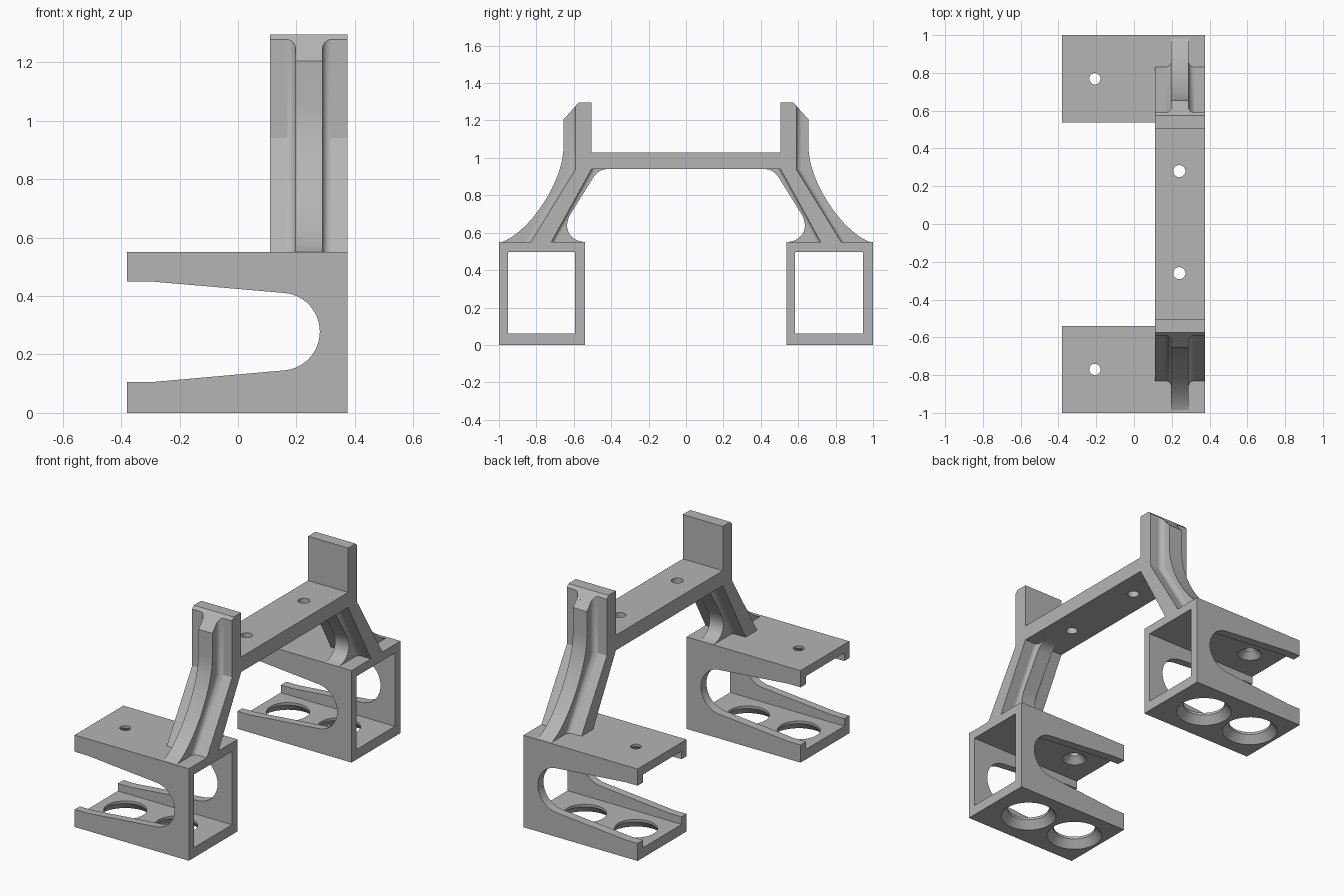
import bpy, bmesh, math
from mathutils import Vector
from mathutils.geometry import interpolate_bezier

cube = bpy.data.objects.get("Cube")
if cube:
    bpy.data.objects.remove(cube, do_unlink=True)

GREY = (0.46, 0.46, 0.46, 1)
mat = bpy.data.materials.new("plain grey")
mat.use_nodes = True
mat.diffuse_color = GREY
mat.node_tree.nodes["Principled BSDF"].inputs["Base Color"].default_value = GREY

X0, X1 = 0.11, 0.375            # width of the frame
MID, HALF = 0.243, 0.046        # stiffening rib centre and half width
TOP = 0.55                      # top of the brackets


def finish(name, bm):
    bmesh.ops.recalc_face_normals(bm, faces=bm.faces)
    me = bpy.data.meshes.new(name)
    bm.to_mesh(me)
    bm.free()
    ob = bpy.data.objects.new(name, me)
    bpy.context.collection.objects.link(ob)
    me.materials.append(mat)
    return ob


def prism(name, pts, lo, hi, axis):
    """Extrude a side profile along x or a front profile along y."""
    bm = bmesh.new()
    along = Vector((1, 0, 0)) if axis == "x" else Vector((0, 1, 0))
    place = (lambda p: (lo, *p)) if axis == "x" else (lambda p: (p[0], lo, p[1]))
    face = bm.faces.new([bm.verts.new(place(p)) for p in pts])
    ext = bmesh.ops.extrude_face_region(bm, geom=[face])
    moved = [v for v in ext["geom"] if isinstance(v, bmesh.types.BMVert)]
    bmesh.ops.translate(bm, verts=moved, vec=along * (hi - lo))
    return finish(name, bm)


def cone(name, x, y, z0, z1, r0, r1):
    bm = bmesh.new()
    bmesh.ops.create_cone(bm, cap_ends=True, segments=40, radius1=r0, radius2=r1, depth=z1 - z0)
    bmesh.ops.translate(bm, verts=bm.verts, vec=(x, y, (z0 + z1) / 2))
    return finish(name, bm)


def select(ob):
    bpy.ops.object.select_all(action="DESELECT")
    ob.select_set(True)
    bpy.context.view_layer.objects.active = ob


def cut(ob, cutters):
    for c in cutters:
        c.hide_render = True
        mod = ob.modifiers.new("cut", "BOOLEAN")
        mod.operation, mod.solver, mod.object = "DIFFERENCE", "EXACT", c
        select(ob)
        bpy.ops.object.modifier_apply(modifier=mod.name)
        bpy.data.objects.remove(c, do_unlink=True)


def smooth(ob):
    select(ob)
    bpy.ops.object.shade_smooth_by_angle(angle=math.radians(30))


def rect(a0, a1, z0, z1):
    return [(a0, z0), (a1, z0), (a1, z1), (a0, z1)]


def bezier(a, b, c, d, n=14):
    return [tuple(p)[:2] for p in interpolate_bezier(*[Vector((*q, 0)) for q in (a, b, c, d)], n)]


def flare(name, s, path, side, r, bevel):
    """Concave fillet strip where a rib meets the leg plate."""
    arc = [(r * (1 - math.sin(t)), r * (1 - math.cos(t)))
           for t in (math.pi / 2 * i / 6 for i in range(7))]
    sect = [(-HALF - w, d) for w, d in arc[::-1]] + [(HALF + w, d) for w, d in arc]
    sect = [(x, d) for x, d in sect]
    bm = bmesh.new()
    rings = []
    for i, (y, z) in enumerate(path):
        drop = bevel if i == 0 else 0
        rings.append([bm.verts.new((MID + x, s * (y + side * d), z - drop * d)) for x, d in sect])
    n = len(sect)
    for a, b in zip(rings, rings[1:]):
        for i in range(n):
            j = (i + 1) % n
            bm.faces.new((a[i], a[j], b[j], b[i]))
    bm.faces.new(rings[0])
    bm.faces.new(rings[-1])
    smooth(finish(name, bm))


# Bracket opening: tapered slot with a round inner end
slot = [(-0.5, 0.105), (-0.3, 0.105)]
for i in range(33):
    t = math.radians(-84 + 168 * i / 32)
    slot.append((0.147 + 0.133 * math.cos(t), 0.278 + 0.133 * math.sin(t)))
slot += [(-0.3, 0.45), (-0.5, 0.45)]

# Bridge and both legs share one side profile
half = [(0.505, 1.03), (0.505, 1.295), (0.575, 1.295), (0.59, 1.278),
        (0.59, 0.94), (0.83, TOP), (0.72, TOP), (0.505, 0.94)]
frame = prism("bridge_frame", half + [(-y, z) for y, z in half[::-1]], X0, X1, "x")
cut(frame, [cone("hole", 0.24, y, 0.8, 1.2, 0.032, 0.032) for y in (0.28, -0.26)])
smooth(frame)

# Rib profiles
outer_rib = [(-0.59, 1.278), (-0.655, 1.205)]
outer_rib += bezier((-0.655, 1.06), (-0.655, 0.87), (-0.84, 0.6), (-0.985, TOP), 20)
outer_rib += [(-0.79, TOP), (-0.56, 0.94)]
inner_rib = bezier((-0.42, 0.94), (-0.46, 0.94), (-0.485, 0.915), (-0.505, 0.88))
inner_rib += bezier((-0.62, 0.695), (-0.66, 0.62), (-0.62, 0.555), (-0.54, TOP))
inner_rib += [(-0.75, TOP), (-0.535, 0.94)]

for s, side in ((1, "front"), (-1, "back")):
    # Square tube bracket, slotted and drilled
    ylo, yhi = (-1, -0.54) if s > 0 else (0.537, 1)
    yc = (ylo + yhi) / 2
    body = prism(side + "_bracket", rect(ylo, yhi, 0, TOP), -0.38, X1, "x")
    cut(body, [
        prism("tube_cutter", rect(ylo + 0.047, yhi - 0.053, 0.06, 0.498), -0.6, 0.6, "x"),
        prism("slot_cutter", slot, ylo - 0.1, yhi + 0.1, "y"),
        cone("sink_left", 0.13, yc, -0.01, 0.045, 0.163, 0.117),
        cone("hole_left", 0.13, yc, 0.02, 0.1, 0.117, 0.117),
        cone("sink_right", -0.207, yc, -0.01, 0.045, 0.163, 0.117),
        cone("hole_right", -0.207, yc, 0.02, 0.1, 0.117, 0.117),
        cone("screw_hole", -0.207, yc, 0.47, 0.6, 0.03, 0.03),
        cone("screw_sink", -0.207, yc, 0.49, 0.535, 0.075, 0.03),
    ])
    smooth(body)

    # Stiffening ribs on both faces of the leg
    for label, pts in (("outer", outer_rib), ("inner", inner_rib)):
        rib = prism(f"{side}_{label}_rib", [(s * y, z) for y, z in pts], MID - HALF, MID + HALF, "x")
        smooth(rib)
    flare(side + "_outer_fillet", s, [(-0.59, 1.278), (-0.59, 0.94), (-0.83, TOP)], -1, 0.03, 1.12)
    flare(side + "_inner_fillet", s, [(-0.505, 0.94), (-0.72, TOP)], 1, 0.02, 0)
